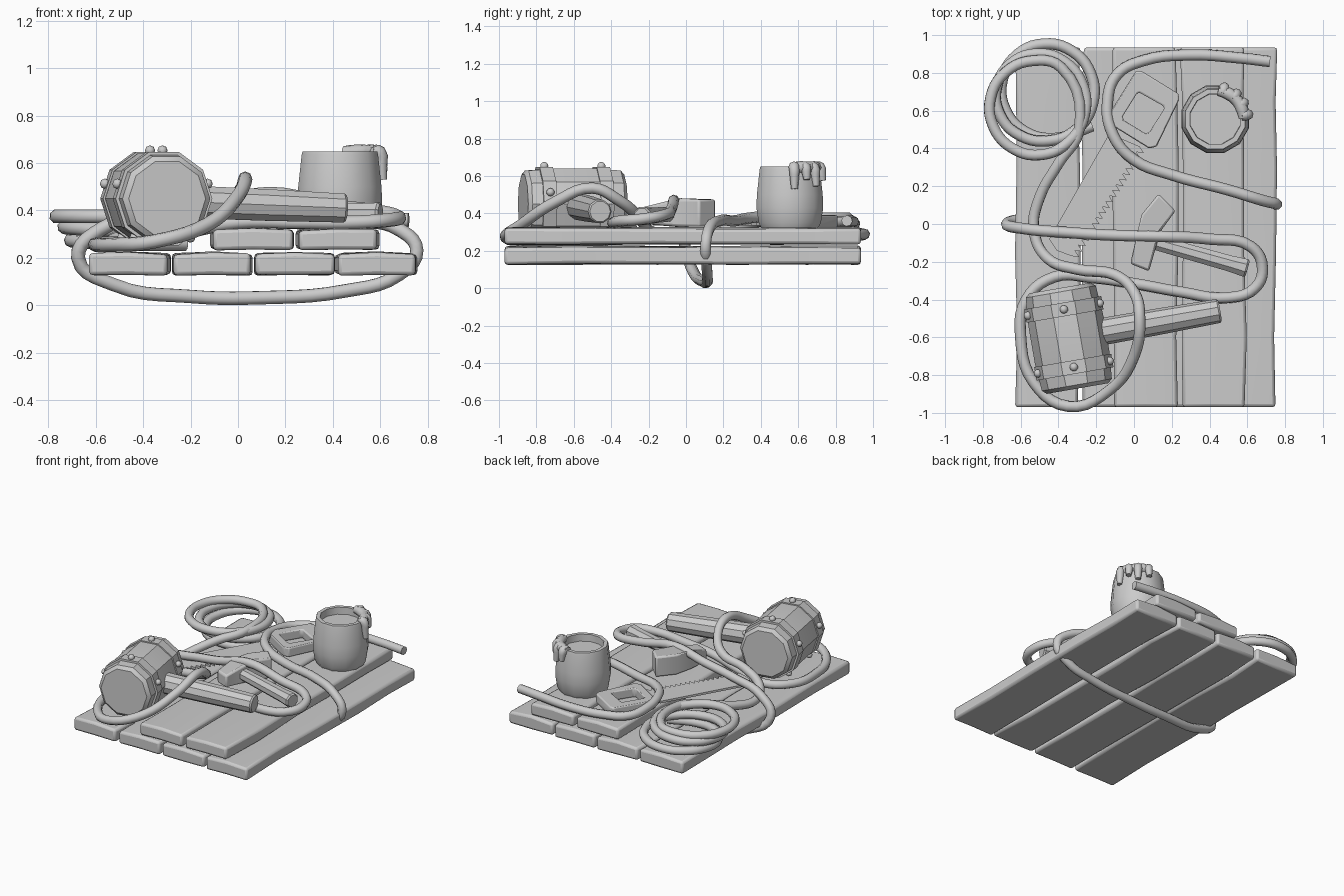
import bpy, bmesh, math, random
from mathutils import Vector, Matrix

if "Cube" in bpy.data.objects:
    bpy.data.objects.remove(bpy.data.objects["Cube"])

random.seed(4)


def finish(name, bm, matrix=None, bevel=0.0, angle=32):
    bmesh.ops.recalc_face_normals(bm, faces=bm.faces[:])
    me = bpy.data.meshes.new(name)
    bm.to_mesh(me)
    bm.free()
    ob = bpy.data.objects.new(name, me)
    bpy.context.collection.objects.link(ob)
    if matrix:
        me.transform(matrix)
    if bevel:
        m = ob.modifiers.new("bevel", 'BEVEL')
        m.width, m.segments, m.limit_method = bevel, 2, 'ANGLE'
    smooth(ob, angle)
    return ob


def smooth(ob, angle):
    bpy.ops.object.select_all(action='DESELECT')
    ob.select_set(True)
    bpy.context.view_layer.objects.active = ob
    bpy.ops.object.shade_smooth_by_angle(angle=math.radians(angle))


def frame(loc, zdir, xdir=(0, 0, 1)):
    z = Vector(zdir).normalized()
    y = z.cross(Vector(xdir)).normalized()
    x = y.cross(z)
    m = Matrix((x, y, z)).transposed().to_4x4()
    m.translation = Vector(loc)
    return m


def lathe(name, profile, n, matrix, angle=32):
    bm = bmesh.new()
    rings = []
    for r, z in profile:
        if r == 0:
            rings.append([bm.verts.new((0, 0, z))] * n)
        else:
            rings.append([bm.verts.new((r * math.cos((i + .5) * math.tau / n),
                                        r * math.sin((i + .5) * math.tau / n), z)) for i in range(n)])
    for a, b in zip(rings, rings[1:]):
        for i in range(n):
            j = (i + 1) % n
            vs = list(dict.fromkeys((a[i], a[j], b[j], b[i])))
            bm.faces.new(vs)
    return finish(name, bm, matrix, angle=angle)


def slab(name, outline, z0, z1, bevel=0.0):
    bm = bmesh.new()
    f = bm.faces.new([bm.verts.new((x, y, z0)) for x, y in outline])
    top = bmesh.ops.extrude_face_region(bm, geom=[f])['geom']
    for v in top:
        if isinstance(v, bmesh.types.BMVert):
            v.co.z = z1
    return finish(name, bm, bevel=bevel)


def tube(name, pts, radius, radii=None, res=5, bres=2):
    cu = bpy.data.curves.new(name, 'CURVE')
    cu.dimensions = '3D'
    cu.bevel_depth, cu.bevel_resolution = radius, bres
    cu.resolution_u, cu.use_fill_caps = res, True
    sp = cu.splines.new('BEZIER')
    sp.bezier_points.add(len(pts) - 1)
    for i, (bp, p) in enumerate(zip(sp.bezier_points, pts)):
        bp.co = p
        bp.handle_left_type = bp.handle_right_type = 'AUTO'
        bp.radius = radii[i] if radii else 1
    ob = bpy.data.objects.new(name, cu)
    bpy.context.collection.objects.link(ob)
    bpy.ops.object.select_all(action='DESELECT')
    ob.select_set(True)
    bpy.context.view_layer.objects.active = ob
    bpy.ops.object.convert(target='MESH')
    smooth(bpy.context.object, 50)


# Worn planks: lofted cross-sections with uneven edges
def plank(name, x0, x1, z0, z1):
    bm = bmesh.new()
    j = lambda a: random.uniform(-a, a)
    prev = first = None
    for y in (-.97, -.6, -.15, .3, .65, .935):
        a, b = x0 + .006 + j(.01), x1 - .006 + j(.01)
        mid = (a + b) / 2
        s = [bm.verts.new((x, y, z)) for x, z in (
            (a, z0 + j(.004)), (mid, z0), (b, z0 + j(.004)),
            (b, z1 - .008 + j(.004)), (mid, z1 + j(.003)), (a, z1 - .008 + j(.004)))]
        if prev:
            for i in range(6):
                bm.faces.new((prev[i], prev[(i + 1) % 6], s[(i + 1) % 6], s[i]))
        else:
            first = s
        prev = s
    bm.faces.new(first)
    bm.faces.new(prev)
    finish(name, bm, bevel=.016)


for i, (a, b) in enumerate(((-.63, -.285), (-.28, .06), (.07, .405), (.41, .755))):
    plank(f"lower_plank_{i}", a, b, .128, .225)
for i, (a, b) in enumerate(((-.12, .235), (.245, .595))):
    plank(f"upper_plank_{i}", a, b, .235, .325)

# Mallet: barrel head, two riveted bands, handle
head = frame((-.345, -.605, .45), (.09, -.52, 0))
lathe("mallet_head", [(0, -.27), (.165, -.27), (.188, -.25), (.2, -.1), (.2, .1),
                      (.188, .25), (.165, .27), (0, .27)], 10, head)
for s in (-1, 1):
    c = s * .155
    lathe("mallet_band", [(.185, c - .036), (.207, c - .036), (.207, c + .036),
                          (.185, c + .036), (.185, c - .036)], 10, head)
    for k in range(5):
        a = (k + .0) * math.tau / 5
        d = Vector((math.cos(a), math.sin(a), 0))
        bm = bmesh.new()
        bmesh.ops.create_uvsphere(bm, u_segments=8, v_segments=6, radius=.022)
        finish("mallet_rivet", bm, head @ Matrix.Translation(d * .203 + Vector((0, 0, c))), angle=60)
lathe("mallet_handle", [(0, 0), (.072, 0), (.07, .3), (.064, .625), (.056, .635), (0, .635)], 10,
      frame((-.17, -.57, .435), (.62, .11, -.025)))

# Small hammer: wedge-shaped head and handle
hh = slab("hammer_head", [(-.02, -.21), (.08, -.25), (.14, -.04), (.22, .07), (.13, .16), (.04, .05), (.01, -.08)],
          .33, .475, .012)
for v in hh.data.vertices:
    if v.co.y < -.15:
        v.co.z = .345 if v.co.z < .4 else .43
lathe("hammer_handle", [(0, 0), (.042, 0), (.046, .4), (.052, .49), (.044, .5), (0, .5)], 8,
      frame((.12, -.1, .395), (.48, -.135, -.01)))

# Saw: toothed blade and open square handle
a, b = Vector((.03, .41)), Vector((-.33, -.17))
out = Vector((.022, -.014))
n = 20
edge = []
for i in range(n):
    edge += [tuple(a.lerp(b, i / n)), tuple(a.lerp(b, (i + .5) / n) + out * 1.4)]
slab("saw_blade", [(-.13, .48), *edge, tuple(b), (-.41, -.14), (-.45, -.08)], .335, .35)
outer = [(.01, .81), (.04, .81), (.235, .69), (.24, .66), (.12, .41), (.08, .4), (-.13, .53), (-.14, .57)]
inner = [(.015, .69), (.03, .695), (.155, .625), (.16, .61), (.08, .485), (.06, .48), (-.055, .55), (-.06, .57)]
bm = bmesh.new()
lo, li, ho, hi = [[bm.verts.new((x, y, z)) for x, y in p] for p, z in
                  ((outer, .325), (inner, .325), (outer, .39), (inner, .39))]
for p, q in ((lo, li), (li, hi), (hi, ho), (ho, lo)):
    for i in range(8):
        j = (i + 1) % 8
        bm.faces.new((p[i], p[j], q[j], q[i]))
finish("saw_handle", bm, bevel=.012)

# Paint pot with contents and drips over the rim
cx, cy = .43, .555
lathe("paint_pot", [(0, .322), (.158, .322), (.172, .35), (.185, .43), (.182, .5), (.167, .635), (.163, .65),
                    (.137, .65), (.135, .6), (0, .6)], 12, Matrix.Translation((cx, cy, 0)))


def pot(deg, r, z):
    t = math.radians(deg)
    return (cx + r * math.cos(t), cy + r * math.sin(t), z)


tube("paint_rim", [pot(d, .152, .645) for d in (2, 22, 42, 62, 84)], .034, [.8, 1, .95, 1, .8], 3)
for d, z in ((8, .53), (30, .58), (50, .545), (74, .575)):
    tube("paint_drip", [pot(d, .14, .65), pot(d, .168, .645), pot(d, .178, (z + .64) / 2), pot(d, .183, z)],
         .03, [.9, 1, .8, .6], 3)

# Rope: coil, loop round the mallet, loop round the hammer, wrap under the planks, free end
rope = [(-.22, .52, .26)]
loops = ((-.44, .71, .258, .26), (-.47, .69, .25, .315), (-.515, .615, .25, .375))
steps = 10
for k in range(int(steps * 2.75)):
    t = k / steps
    i = min(int(t), 2)
    f = t - i
    p, q = Vector(loops[i]), Vector(loops[min(i + 1, 2)])
    x, y, r, z = p.lerp(q, f)
    ang = math.radians(-85) - t * math.tau
    rope.append((x + r * math.cos(ang), y + r * math.sin(ang), z))
rope += [(-.29, .5, .37), (-.4, .32, .34), (-.5, .14, .29), (-.53, -.03, .27), (-.46, -.18, .3), (-.3, -.24, .36),
         (-.1, -.27, .4), (0, -.36, .47), (.03, -.5, .535), (0, -.7, .46), (-.13, -.88, .34), (-.35, -.965, .27),
         (-.53, -.84, .255), (-.6, -.6, .255), (-.57, -.4, .26), (-.42, -.28, .27), (-.22, -.285, .31),
         (0, -.315, .35), (.25, -.36, .35), (.5, -.39, .35), (.64, -.34, .36), (.68, -.23, .37), (.62, -.12, .39),
         (.4, -.08, .42), (.13, -.065, .47), (-.1, -.06, .42), (-.35, -.045, .38), (-.58, -.025, .32),
         (-.675, 0, .2), (-.52, .04, .085), (-.2, .09, .037), (.1, .11, .032), (.45, .115, .06), (.68, .11, .13),
         (.755, .105, .23), (.68, .125, .32), (.5, .18, .36), (.2, .26, .36), (.0, .34, .375), (-.11, .47, .385),
         (-.14, .65, .37), (-.09, .79, .355), (.05, .865, .355), (.3, .895, .355), (.55, .88, .36), (.72, .86, .36)]
tube("rope", rope, .03)
